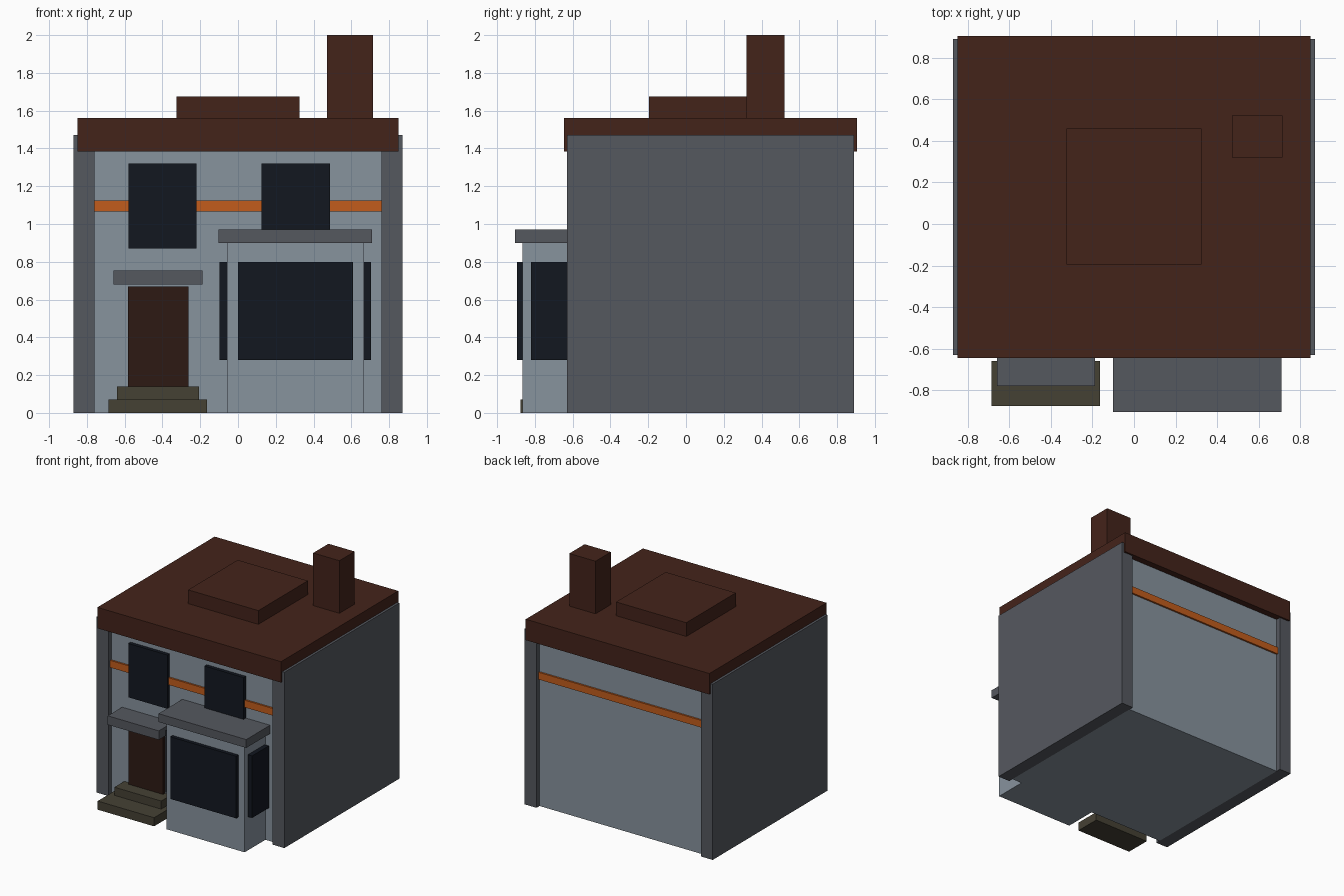
import bpy

if "Cube" in bpy.data.objects:
    bpy.data.objects.remove(bpy.data.objects["Cube"])


def material(name, hex_code):
    # sRGB hex to linear colour
    rgb = [int(hex_code[i:i + 2], 16) / 255 for i in (0, 2, 4)]
    lin = [c / 12.92 if c <= 0.04045 else ((c + 0.055) / 1.055) ** 2.4 for c in rgb]
    mat = bpy.data.materials.new(name)
    mat.diffuse_color = (*lin, 1)
    mat.use_nodes = True
    mat.node_tree.nodes["Principled BSDF"].inputs["Base Color"].default_value = mat.diffuse_color
    return mat


FACADE = material("facade", "87939E")
STONE = material("stone", "55585F")
ROOF = material("roof_brown", "44231A")
ORANGE = material("orange", "C25C1C")
GLASS = material("dark_glass", "121720")
DOOR = material("door_brown", "2D1A14")
STEP = material("step_stone", "454134")


def box(name, x, y, z, mat):
    """Box given by its (min, max) range on each axis."""
    bpy.ops.mesh.primitive_cube_add(size=1, location=[sum(r) / 2 for r in (x, y, z)])
    ob = bpy.context.object
    ob.name = name
    ob.scale = [r[1] - r[0] for r in (x, y, z)]
    bpy.ops.object.transform_apply(location=False, rotation=False, scale=True)
    ob.data.materials.append(mat)
    return ob


FRONT, BACK = -0.59, 0.85

# Main body, side walls and the band wrapping front and back
box("house_body", (-0.76, 0.76), (FRONT, BACK), (0, 1.40), FACADE)
for side, a, b in (("left", -0.87, -0.76), ("right", 0.76, 0.87)):
    box(f"{side}_side_wall", (a, b), (-0.63, 0.89), (0, 1.47), STONE)
box("band", (-0.76, 0.76), (FRONT - 0.015, BACK + 0.015), (1.065, 1.125), ORANGE)

# Roof slab, raised centre and chimney
box("roof", (-0.85, 0.85), (-0.645, 0.905), (1.385, 1.56), ROOF)
box("roof_raised_centre", (-0.325, 0.325), (-0.195, 0.46), (1.56, 1.675), ROOF)
box("chimney", (0.472, 0.715), (0.32, 0.522), (1.56, 2.0), ROOF)

# Upper windows
for side, x in (("left", -0.40), ("right", 0.305)):
    box(f"upper_window_{side}", (x - 0.181, x + 0.181), (FRONT - 0.03, FRONT + 0.01),
        (0.87, 1.32), GLASS)

# Door, canopy and steps
box("door", (-0.583, -0.263), (FRONT - 0.025, FRONT + 0.01), (0.09, 0.67), DOOR)
box("door_canopy", (-0.66, -0.187), (-0.78, FRONT + 0.01), (0.68, 0.755), STONE)
box("lower_step", (-0.685, -0.163), (-0.877, -0.66), (0, 0.072), STEP)
box("upper_step", (-0.64, -0.207), (-0.72, FRONT + 0.05), (0.072, 0.14), STEP)

# Bay window
box("bay", (-0.057, 0.667), (-0.865, FRONT + 0.01), (0, 0.90), FACADE)
box("bay_roof", (-0.102, 0.71), (-0.905, FRONT + 0.01), (0.90, 0.97), STONE)
box("bay_front_window", (0, 0.61), (-0.895, -0.855), (0.28, 0.80), GLASS)
for side, a, b in (("left", -0.097, -0.05), ("right", 0.66, 0.705)):
    box(f"bay_{side}_window", (a, b), (-0.82, -0.60), (0.28, 0.80), GLASS)
